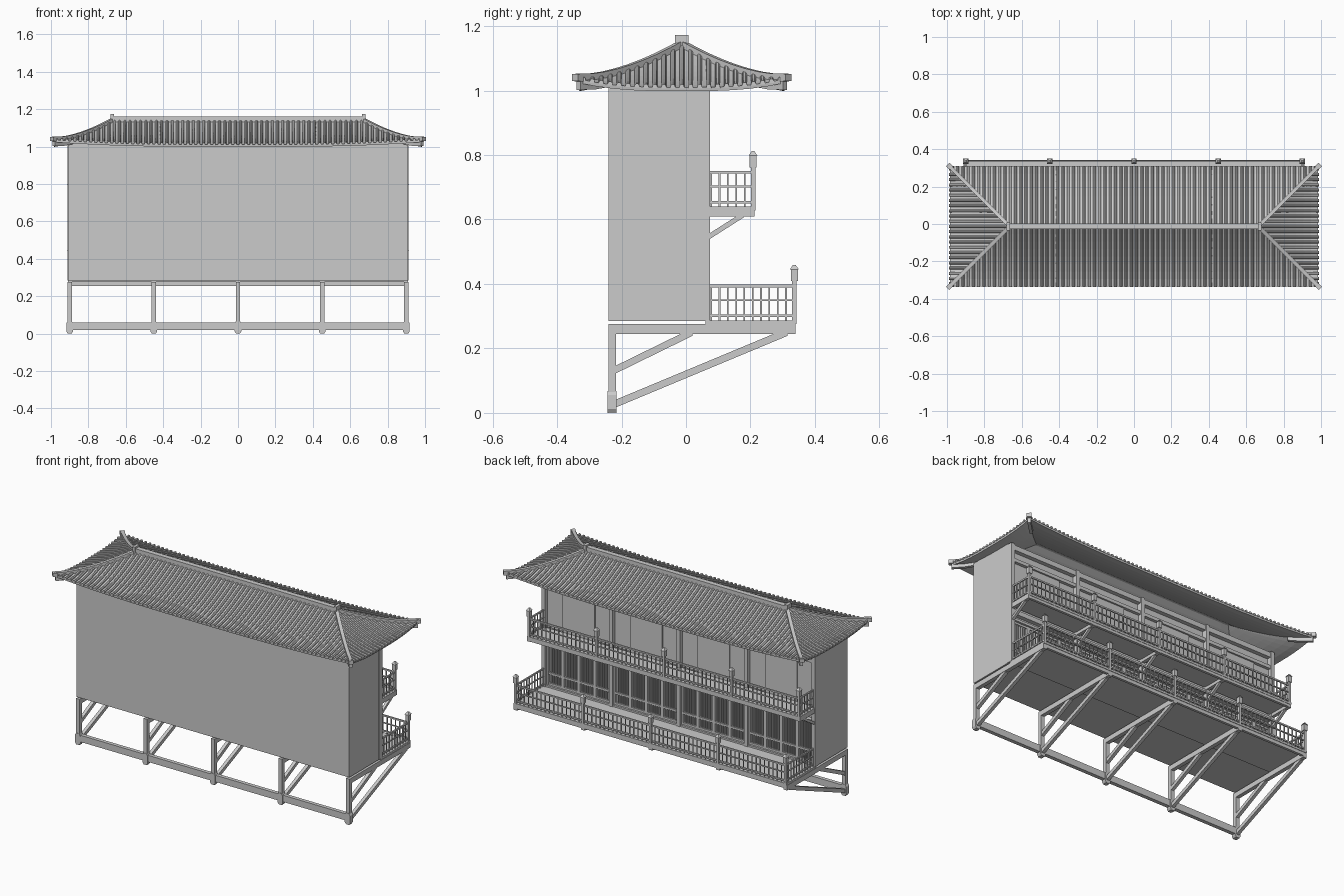
import bpy, bmesh
from mathutils import Vector

if "Cube" in bpy.data.objects:
    bpy.data.objects.remove(bpy.data.objects["Cube"])

COLS = [-0.9, -0.45, 0.0, 0.45, 0.9]
YC, HX, RUN = -0.013, 0.665, 0.32      # roof centre, half ridge, slope run


def finish(name, bm):
    bmesh.ops.recalc_face_normals(bm, faces=bm.faces)
    me = bpy.data.meshes.new(name)
    bm.to_mesh(me)
    bm.free()
    ob = bpy.data.objects.new(name, me)
    bpy.context.collection.objects.link(ob)
    return ob


def box(bm, x0, x1, y0, y1, z0, z1, taper=1.0):
    cx, cy = (x0 + x1) / 2, (y0 + y1) / 2
    v = []
    for z, k in ((z0, 1.0), (z1, taper)):
        for x, y in ((x0, y0), (x1, y0), (x1, y1), (x0, y1)):
            v.append(bm.verts.new((cx + (x - cx) * k, cy + (y - cy) * k, z)))
    for f in ((3, 2, 1, 0), (4, 5, 6, 7), (0, 1, 5, 4), (1, 2, 6, 5), (2, 3, 7, 6), (3, 0, 4, 7)):
        bm.faces.new([v[i] for i in f])


def sweep(bm, pts, side, section):
    """Carry a closed (side, up) section along a path."""
    side = Vector(side).normalized()
    rings = [[bm.verts.new(Vector(p) + side * a + Vector((0, 0, b))) for a, b in section] for p in pts]
    n = len(section)
    for r, s in zip(rings, rings[1:]):
        for i in range(n):
            bm.faces.new((r[i], r[(i + 1) % n], s[(i + 1) % n], s[i]))
    bm.faces.new(rings[0])
    bm.faces.new(rings[-1][::-1])


def rect(w, z0, z1):
    return [(-w / 2, z0), (w / 2, z0), (w / 2, z1), (-w / 2, z1)]


# main building block
bm = bmesh.new()
box(bm, -0.91, 0.91, -0.24, 0.045, 0.285, 1.02)
finish("house_walls", bm)

# back facade: columns and horizontal beams
bm = bmesh.new()
for x in COLS:
    box(bm, x - 0.012, x + 0.012, 0.04, 0.075, 0.285, 1.01)
for z0, z1 in ((0.975, 1.005), (0.905, 0.925), (0.585, 0.612), (0.545, 0.56), (0.285, 0.297)):
    box(bm, -0.9, 0.9, 0.04, 0.07, z0, z1)
finish("back_frame", bm)

# back facade: slatted doors below, plain sliding panels above
doors, panels = bmesh.new(), bmesh.new()
for x in COLS[:-1]:
    w = 0.426 / 4
    for k in range(4):
        a = x + 0.012 + k * w
        box(doors, a, a + 0.01, 0.04, 0.06, 0.297, 0.545)
        box(doors, a + w - 0.01, a + w, 0.04, 0.06, 0.297, 0.545)
        for z in (0.297, 0.36, 0.533):
            box(doors, a, a + w, 0.04, 0.058, z, z + 0.012)
        for i in range(1, 6):
            c = a + 0.01 + (w - 0.02) * i / 6
            box(doors, c - 0.003, c + 0.003, 0.04, 0.055, 0.3, 0.54)
        d = 0.052 if k in (0, 3) else 0.06
        box(panels, a, a + w, 0.04, d, 0.64, 0.905)
finish("lower_doors", doors)
finish("upper_panels", panels)

# stilts, feet, sill and joists
bm = bmesh.new()
for x in COLS:
    box(bm, x - 0.012, x + 0.012, -0.24, -0.217, 0, 0.275)
    box(bm, x - 0.012, x + 0.012, -0.24, 0.34, 0.245, 0.275)
    sweep(bm, [(x, -0.243, 0), (x, -0.215, 0)], (1, 0, 0),
          [(-0.01, 0), (0.01, 0), (0.018, 0.012), (0.018, 0.055), (0.01, 0.068),
           (-0.01, 0.068), (-0.018, 0.055), (-0.018, 0.012)])
    for z, y1 in ((0.13, 0.02), (0.025, 0.315)):
        sweep(bm, [(x, -0.225, z), (x, y1, 0.25)], (1, 0, 0), rect(0.02, -0.011, 0.013))
box(bm, -0.9, 0.9, -0.24, -0.217, 0.02, 0.06)
box(bm, -0.91, 0.91, 0.325, 0.34, 0.255, 0.277)
finish("stilt_frame", bm)


def balcony(name, y1, floor):
    """Railing with posts, caps, three rails and balusters around three sides."""
    bm = bmesh.new()
    yr, h = y1 - 0.007, 0.11
    for x in COLS:
        box(bm, x - 0.007, x + 0.007, yr - 0.007, yr + 0.007, floor, floor + 0.125)
        box(bm, x - 0.011, x + 0.011, yr - 0.011, yr + 0.011, floor + 0.122, floor + 0.158)
        box(bm, x - 0.014, x + 0.014, yr - 0.014, yr + 0.014, floor + 0.158, floor + 0.172, 0.3)
    for dz, t in ((0.01, 0.008), (0.06, 0.005), (h - 0.008, 0.009)):
        z0, z1 = floor + dz, floor + dz + t
        box(bm, -0.9, 0.9, yr - 0.004, yr + 0.004, z0, z1)
        for x in (-0.9, 0.9):
            box(bm, x - 0.004, x + 0.004, 0.07, yr, z0, z1)
    for x in COLS[:-1]:
        for i in range(1, 16):
            c = x + 0.45 * i / 16
            box(bm, c - 0.0025, c + 0.0025, yr - 0.0025, yr + 0.0025, floor, floor + h - 0.004)
    n = round((yr - 0.075) / 0.026)
    for x in (-0.9, 0.9):
        for i in range(n):
            c = 0.078 + (yr - 0.078) * i / n
            box(bm, x - 0.0025, x + 0.0025, c - 0.0025, c + 0.0025, floor, floor + h - 0.004)
    finish(name + "_railing", bm)
    bm = bmesh.new()
    box(bm, -0.91, 0.91, 0.06, y1, floor - 0.012, floor)
    finish(name + "_deck", bm)


balcony("lower_balcony", 0.343, 0.287)
balcony("upper_balcony", 0.215, 0.64)

# upper balcony joists and braces
bm = bmesh.new()
for x in COLS:
    box(bm, x - 0.01, x + 0.01, 0.07, 0.213, 0.61, 0.63)
    sweep(bm, [(x, 0.07, 0.545), (x, 0.18, 0.615)], (1, 0, 0), rect(0.016, -0.008, 0.01))
box(bm, -0.91, 0.91, 0.198, 0.213, 0.612, 0.63)
finish("upper_balcony_supports", bm)


# roof: concave hipped surface with lifted corners
def roof_z(u, t):
    return 1.14 - 0.13 * (1 - max(0, 1 - t) ** 1.4) + 0.026 * t * t * abs(u) ** 3


def on_long(x, t, s):
    return (x, YC + s * RUN * t, roof_z(min(1, abs(x) / (HX + RUN * t)), t))


def on_short(y, t, s):
    u = min(1, abs(y) / (RUN * t)) if t > 0 else 0
    return (s * (HX + RUN * t), YC + y, roof_z(u, t))


bm = bmesh.new()
NT = 8
for s in (-1, 1):
    for fn, half, nu in ((on_long, lambda t: HX + RUN * t, 24), (on_short, lambda t: RUN * t, 12)):
        grid = [[bm.verts.new(fn(half(j / NT) * (2 * i / nu - 1), j / NT, s)) for i in range(nu + 1)]
                for j in range(NT + 1)]
        for j in range(NT):
            for i in range(nu):
                bm.faces.new((grid[j][i], grid[j][i + 1], grid[j + 1][i + 1], grid[j + 1][i]))
bmesh.ops.remove_doubles(bm, verts=bm.verts, dist=1e-5)
bmesh.ops.recalc_face_normals(bm, faces=bm.faces)
bm.normal_update()
if sum(f.normal.z for f in bm.faces) < 0:
    bmesh.ops.reverse_faces(bm, faces=bm.faces)
me = bpy.data.meshes.new("roof_shell")
bm.to_mesh(me)
bm.free()
shell = bpy.data.objects.new("roof_shell", me)
bpy.context.collection.objects.link(shell)
mod = shell.modifiers.new("thickness", 'SOLIDIFY')
mod.thickness, mod.offset = 0.012, -1

# rounded tile rolls running down each slope
bm = bmesh.new()
ROLL = [(-0.008, -0.003), (0.008, -0.003), (0.007, 0.005), (0.003, 0.009), (-0.003, 0.009), (-0.007, 0.005)]
for s in (-1, 1):
    for fn, n, half, start, side in (
            (on_long, 70, HX + RUN, lambda c: max(0, (abs(c) - HX) / RUN), (1, 0, 0)),
            (on_short, 23, RUN, lambda c: abs(c) / RUN, (0, 1, 0))):
        for i in range(n):
            c = half * ((2 * i + 1) / n - 1)
            t0 = max(start(c), 0.01)
            steps = max(2, round(8 * (1 - t0)))
            sweep(bm, [fn(c, t0 + (1.01 - t0) * k / steps, s) for k in range(steps + 1)], side, ROLL)
finish("roof_tiles", bm)

# hip ridges with end blocks, and corner beams below them
hips, beams = bmesh.new(), bmesh.new()
for sx in (-1, 1):
    for sy in (-1, 1):
        def hip(t):
            return (sx * (HX + RUN * t), YC + sy * RUN * t, roof_z(1, t))
        side = (-sy, sx, 0)
        sweep(hips, [hip(1.01 * k / 8) for k in range(9)], side, rect(0.02, -0.005, 0.016))
        sweep(hips, [hip(0.98), hip(1.035)], side, rect(0.026, -0.008, 0.014))
        sweep(beams, [hip(0.7), hip(0.85), hip(1.0)], side, rect(0.018, -0.034, -0.008))
finish("hip_ridges", hips)
finish("corner_beams", beams)

# main ridge with raised end caps
bm = bmesh.new()
box(bm, -HX, HX, YC - 0.015, YC + 0.015, 1.125, 1.162)
for s in (-1, 1):
    box(bm, s * 0.672 - 0.009, s * 0.672 + 0.009, YC - 0.021, YC + 0.021, 1.13, 1.173)
finish("main_ridge", bm)
